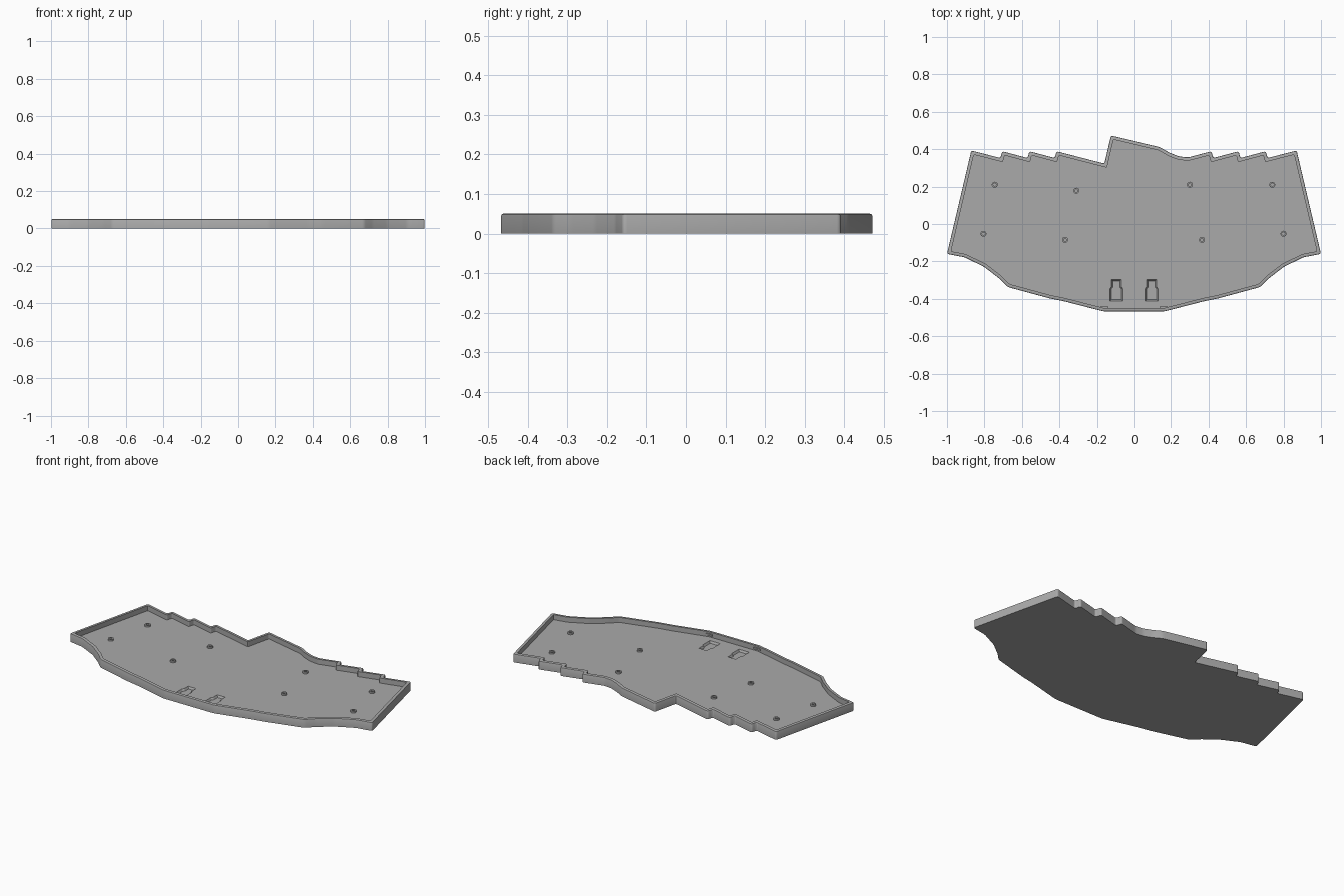
import bpy
import bmesh
from math import cos, sin, pi
from mathutils import Vector

if "Cube" in bpy.data.objects:
    bpy.data.objects.remove(bpy.data.objects["Cube"], do_unlink=True)

HEIGHT, FLOOR, WALL, ROUND = 0.05, 0.02, 0.018, 0.005

grey = bpy.data.materials.new("plain grey")
grey.use_nodes = True
grey.diffuse_color = (0.4, 0.4, 0.4, 1)
grey.node_tree.nodes["Principled BSDF"].inputs["Base Color"].default_value = (0.4, 0.4, 0.4, 1)


def offset(points, dist):
    """Move a counter-clockwise outline inwards with mitred corners."""
    result = []
    for i, p in enumerate(points):
        a = (p - points[i - 1]).normalized()
        b = (points[(i + 1) % len(points)] - p).normalized()
        na, nb = Vector((-a.y, a.x)), Vector((-b.y, b.x))
        result.append(p + (na + nb) * dist / (1 + na.dot(nb)))
    return result


def soften(points, size, steps=4):
    """Round every corner of an outline."""
    result = []
    for i, p in enumerate(points):
        a, b = points[i - 1] - p, points[(i + 1) % len(points)] - p
        a = p + a.normalized() * min(size, a.length * 0.4)
        b = p + b.normalized() * min(size, b.length * 0.4)
        for k in range(steps + 1):
            t = k / steps
            result.append(a * (1 - t) ** 2 + p * 2 * t * (1 - t) + b * t * t)
    return result


def loft(name, layers):
    """Join stacked (outline, height) loops and cap both ends."""
    bm = bmesh.new()
    loops = [[bm.verts.new((p.x, p.y, z)) for p in pts] for pts, z in layers]
    for low, high in zip(loops, loops[1:]):
        for i in range(len(low)):
            bm.faces.new((low[i - 1], low[i], high[i], high[i - 1]))
    bm.faces.new(loops[0][::-1])
    bm.faces.new(loops[-1])
    bmesh.ops.recalc_face_normals(bm, faces=bm.faces)
    mesh = bpy.data.meshes.new(name)
    bm.to_mesh(mesh)
    bm.free()
    obj = bpy.data.objects.new(name, mesh)
    mesh.materials.append(grey)
    bpy.context.collection.objects.link(obj)
    return obj


def smooth(obj):
    bpy.ops.object.select_all(action='DESELECT')
    obj.select_set(True)
    bpy.context.view_layer.objects.active = obj
    bpy.ops.object.shade_smooth_by_angle(angle=0.5)


# Outline: mirrored front half, then the stepped back edge from right to left
front = [(0.165, -0.467), (0.375, -0.413), (0.45, -0.398), (0.675, -0.337),
         (0.72, -0.292), (0.80, -0.23), (0.905, -0.178), (1.0, -0.16)]
back = [(0.87, 0.393)]
for x in (0.715, 0.57, 0.425):
    back += [(x, 0.353), (x - 0.01, 0.389)]
back += [(0.29, 0.356), (0.24, 0.362), (0.19, 0.382), (0.14, 0.411),
         (-0.125, 0.473), (-0.16, 0.323)]
for x in (-0.425, -0.57, -0.715):
    back += [(x + 0.01, 0.389), (x, 0.353)]
back += [(-0.87, 0.393)]
outline = [Vector(p) for p in front + back + [(-x, y) for x, y in reversed(front)]]

# Tray with a rounded outer rim
outer = soften(outline, 0.012)
inner = soften(offset(outline, WALL), 0.007)
tray = loft("tray", [
    (outer, 0), (outer, HEIGHT - ROUND),
    (soften(offset(outline, ROUND * 0.3), 0.011), HEIGHT - ROUND * 0.3),
    (soften(offset(outline, ROUND), 0.01), HEIGHT),
    (inner, HEIGHT), (inner, FLOOR)])

# Stepped pockets sunk into the floor
half = [(0.034, -0.412), (0.034, -0.345), (0.026, -0.335), (0.026, -0.297)]
for side in (-1, 1):
    shape = [Vector((x + side * 0.096, y)) for x, y in
             half + [(-x, y) for x, y in reversed(half)]]
    cutter = loft("pocket_cutter", [(offset(shape, 0.007), 0.008), (shape, FLOOR), (shape, 0.03)])
    cutter.hide_render = True
    cut = tray.modifiers.new("pocket", 'BOOLEAN')
    cut.operation = 'DIFFERENCE'
    cut.solver = 'EXACT'
    cut.object = cutter
    bpy.context.view_layer.objects.active = tray
    bpy.ops.object.modifier_apply(modifier=cut.name)
    bpy.data.objects.remove(cutter, do_unlink=True)
smooth(tray)


# Hollow screw posts
def circle(x, y, r, n=24):
    return [Vector((x + r * cos(2 * pi * i / n), y + r * sin(2 * pi * i / n))) for i in range(n)]


posts = [(-0.745, 0.21), (-0.31, 0.178), (-0.805, -0.052), (-0.37, -0.085),
         (0.30, 0.21), (0.74, 0.21), (0.80, -0.052), (0.365, -0.085)]
for x, y in posts:
    rim, hole = circle(x, y, 0.016), circle(x, y, 0.008)
    smooth(loft("screw_post", [(rim, FLOOR - 0.002), (rim, FLOOR + 0.01),
                               (hole, FLOOR + 0.01), (hole, FLOOR + 0.001)]))

# Small catches on the inside of the front wall
for side in (-1, 1):
    tab = [Vector((side * 0.16 + x, y)) for x, y in
           ((-0.022, -0.452), (0.022, -0.452), (0.022, -0.441), (-0.022, -0.441))]
    loft("wall_catch", [(tab, 0.03), (tab, 0.04)])
